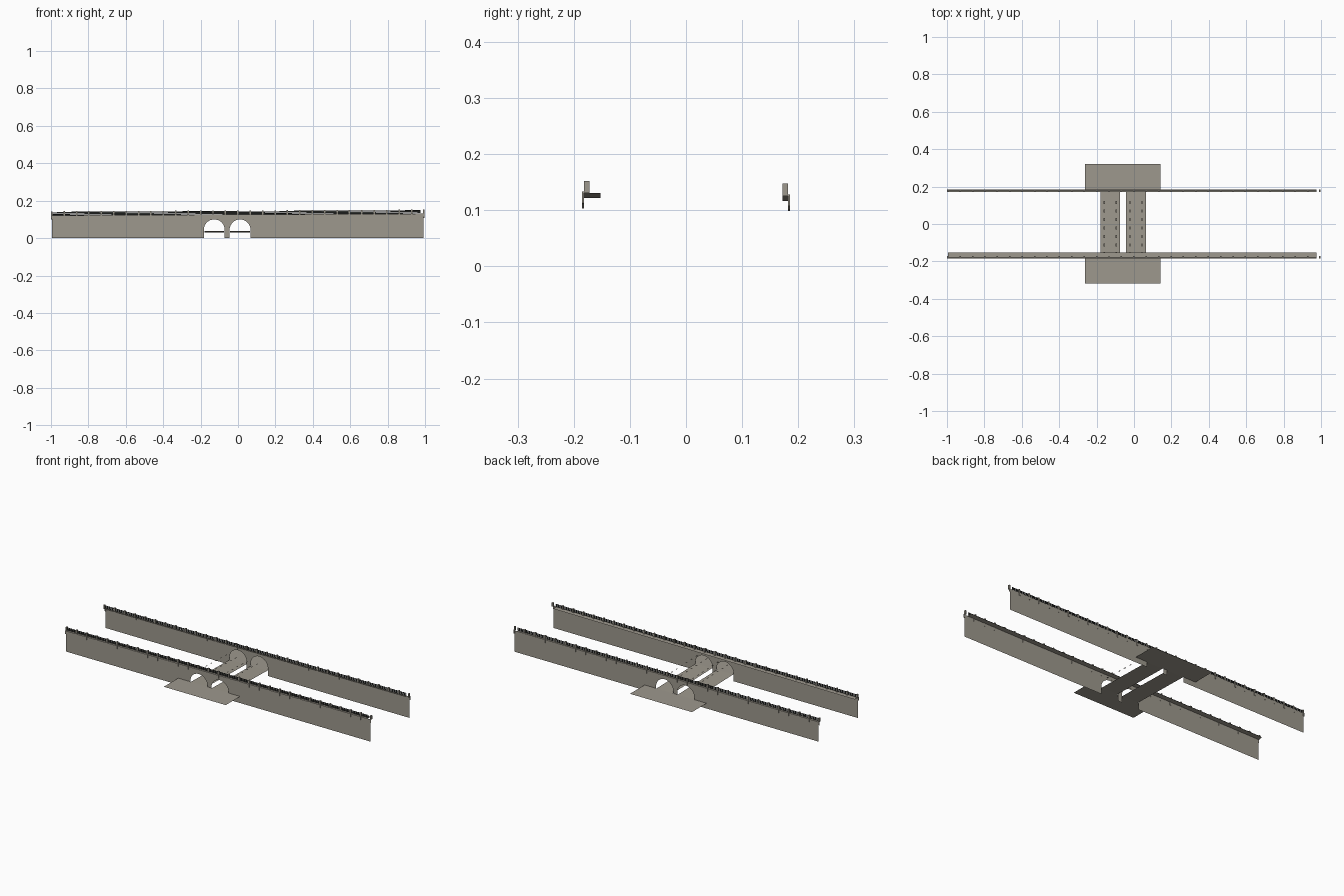
import bpy, math

cube = bpy.data.objects.get("Cube")
if cube:
    bpy.data.objects.remove(cube)


def material(name, rgb):
    m = bpy.data.materials.new(name)
    m.use_nodes = True
    m.diffuse_color = (*rgb, 1)
    m.node_tree.nodes["Principled BSDF"].inputs["Base Color"].default_value = (*rgb, 1)
    return m


STONE = material("grey stone", (0.34, 0.316, 0.267))
STEEL = material("dark steel", (0.03, 0.032, 0.03))


def mesh(name, verts, faces, mat=STONE):
    me = bpy.data.meshes.new(name)
    me.from_pydata(verts, [], faces)
    me.materials.append(mat)
    ob = bpy.data.objects.new(name, me)
    bpy.context.collection.objects.link(ob)
    return ob


def boxes(name, items, mat=STONE):
    """Join boxes given as x, y, z ranges; each box follows the road slope."""
    verts, faces = [], []
    for x, y, z in items:
        n = len(verts)
        verts += [(a, b, c + SLOPE * a) for a in x for b in y for c in z]
        quads = ((0, 1, 3, 2), (4, 6, 7, 5), (0, 4, 5, 1), (2, 3, 7, 6), (0, 2, 6, 4), (1, 5, 7, 3))
        faces += [[n + i for i in q] for q in quads]
    return mesh(name, verts, faces, mat)


SLOPE = 0.0045          # road climbs gently toward +x
WALL_Y = 0.183
ARCHES = (-0.127, 0.011)
RADIUS, SPRING = 0.056, 0.044
SEGMENTS = 20


def arc(cx, r):
    return [(cx - r * math.cos(math.pi * i / SEGMENTS),
             SPRING + r * math.sin(math.pi * i / SEGMENTS)) for i in range(SEGMENTS + 1)]


# Thin head walls with two arched openings
def head_wall(name, side, top):
    outline = [(-0.995, 0)]
    for cx in ARCHES:
        outline += [(cx - RADIUS, 0)] + arc(cx, RADIUS) + [(cx + RADIUS, 0)]
    outline += [(0.993, 0), (0.993, top + SLOPE), (-0.995, top - SLOPE)]
    order = list(range(len(outline)))
    if side > 0:
        order.reverse()
    mesh(name, [(x, side * WALL_Y, z) for x, z in outline], [order])


# Flat rings framing the arches
def arch_rings(name, side):
    verts, faces = [], []
    y = side * (WALL_Y + 0.001)
    for cx in ARCHES:
        n = len(verts)
        for inner, outer in zip(arc(cx, RADIUS), arc(cx, RADIUS + 0.008)):
            verts += [(inner[0], y, inner[1]), (outer[0], y, outer[1])]
        for i in range(SEGMENTS):
            a = n + 2 * i
            quad = (a, a + 2, a + 3, a + 1)
            faces.append(quad if side < 0 else quad[::-1])
    mesh(name, verts, faces)


# Sheet with independent heights along its two long edges
def sheet(name, x0, x1, y0, y1, z0, z1, slope=0):
    mesh(name, [(x0, y0, z0 + slope * x0), (x1, y0, z0 + slope * x1),
                (x1, y1, z1 + slope * x1), (x0, y1, z1 + slope * x0)], [(0, 1, 2, 3)])


# Parapet: deck strip, posts with outer brackets, and thin steel rails
def parapet(name, side, deck_width, base):
    def span(a, b):
        return sorted((side * (WALL_Y - a), side * (WALL_Y - b)))
    sheet(name + "_deck", -0.995, 0.975, *span(-0.001, deck_width), base, base, SLOPE)
    step = 1.99 / 30
    posts = [-0.996 + step * i for i in range(31)]
    boxes(name + "_posts", [((x - 0.004, x + 0.004), span(0.001, 0.011), (base, base + 0.022))
                            for x in posts])
    boxes(name + "_brackets", [((x - 0.004, x + 0.004), span(-0.002, 0.001),
                                (base - 0.018, base + 0.003)) for x in posts])
    boxes(name + "_rails", [((posts[0], 0.975), span(0.005, 0.007), (base + z, base + z + 0.004))
                            for z in (0.003, 0.009, 0.015)], STEEL)


for label, side, width, base in (("front", -1, 0.031, 0.126), ("back", 1, 0.011, 0.121)):
    head_wall(label + "_wall", side, base)
    arch_rings(label + "_arch_rings", side)
    parapet(label + "_parapet", side, width, base)


# Culvert floor strips, falling toward the back, and level aprons
FRONT_Z, BACK_Z = 0.039, 0.031
for label, cx in zip(("right", "left"), ARCHES):
    sheet(label + "_channel_floor", cx - 0.053, cx + 0.053, -WALL_Y, WALL_Y, FRONT_Z, BACK_Z)
sheet("front_apron", -0.263, 0.142, -0.317, -WALL_Y, FRONT_Z, FRONT_Z)
sheet("back_apron", -0.263, 0.142, WALL_Y, 0.32, BACK_Z, BACK_Z)

# Small ceiling plates in two rows above each channel
for label, cx in zip(("right", "left"), ARCHES):
    verts, faces = [], []
    for dx in (-0.032, 0.032):
        for i in range(7):
            y = -0.158 + 0.0455 * i
            z = 0.0925 - 0.03 * y
            n = len(verts)
            verts += [(cx + dx + a * 0.003, y + b * 0.007, z - b * 0.0002)
                      for a, b in ((-1, -1), (1, -1), (1, 1), (-1, 1))]
            faces.append((n, n + 1, n + 2, n + 3))
    mesh(label + "_ceiling_plates", verts, faces)
